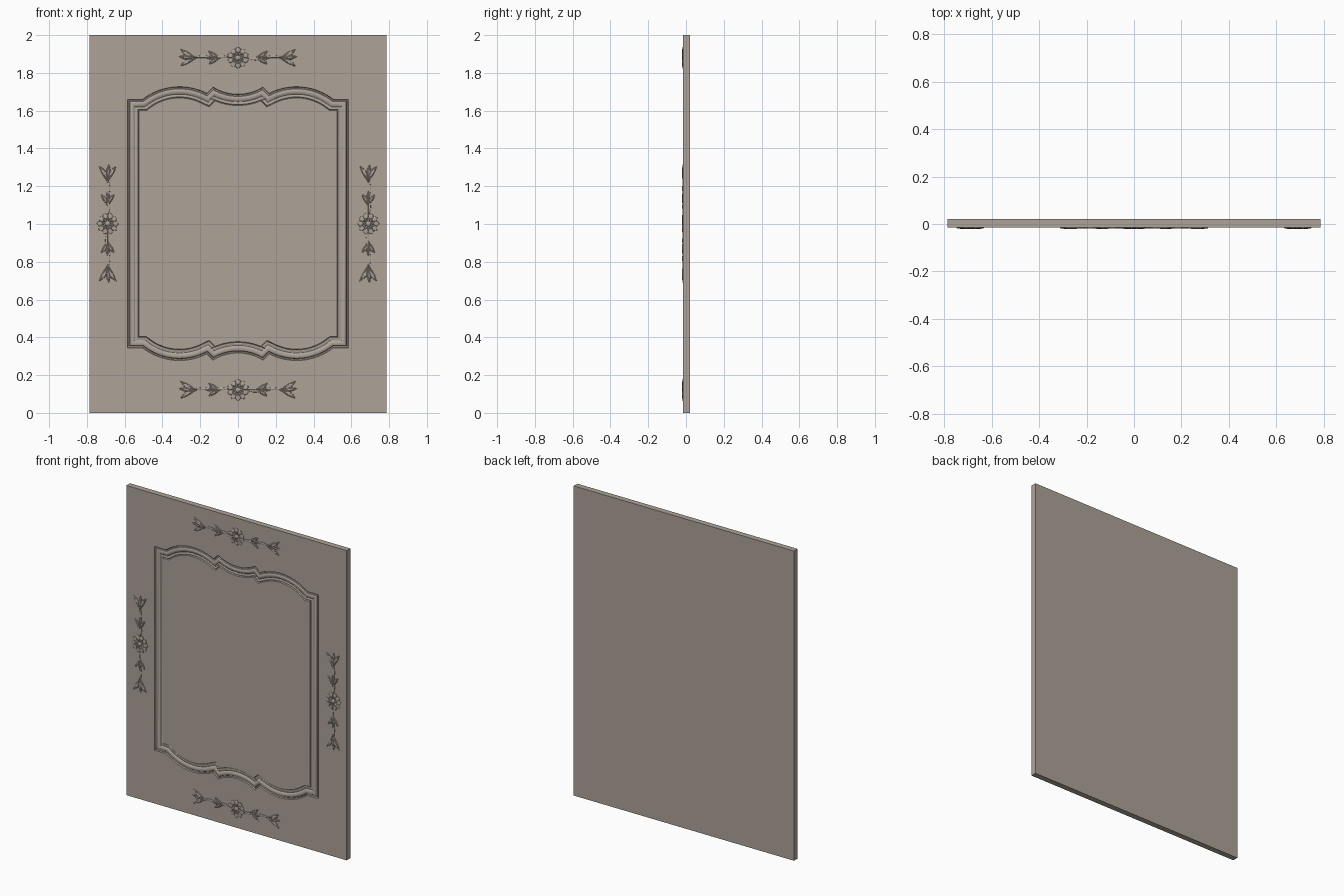
import bpy, bmesh, math
from mathutils import Vector, Matrix

if "Cube" in bpy.data.objects:
    bpy.data.objects.remove(bpy.data.objects["Cube"])

W, H = 0.787, 2.0            # half width and height of the slab
FRONT, BACK = -0.015, 0.022  # y of the slab faces
MID = 1.002                  # height of the frame's mirror line

taupe = bpy.data.materials.new("taupe paint")
taupe.diffuse_color = (0.42, 0.365, 0.315, 1)
taupe.use_nodes = True
taupe.node_tree.nodes["Principled BSDF"].inputs["Base Color"].default_value = taupe.diffuse_color


def finish(bm, name):
    bmesh.ops.recalc_face_normals(bm, faces=bm.faces)
    me = bpy.data.meshes.new(name)
    bm.to_mesh(me)
    bm.free()
    me.shade_smooth()
    me.set_sharp_from_angle(angle=math.radians(30))
    me.materials.append(taupe)
    return me


def add(name, me):
    ob = bpy.data.objects.new(name, me)
    bpy.context.collection.objects.link(ob)
    return ob


def arc(a, m, b, n):
    """Points of the circle through a, m, b, from a to b."""
    (ax, ay), (bx, by), (cx, cy) = a, m, b
    d = 2 * (ax * (by - cy) + bx * (cy - ay) + cx * (ay - by))
    A, B, C = ax * ax + ay * ay, bx * bx + by * by, cx * cx + cy * cy
    ox = (A * (by - cy) + B * (cy - ay) + C * (ay - by)) / d
    oy = (A * (cx - bx) + B * (ax - cx) + C * (bx - ax)) / d
    r = math.hypot(ax - ox, ay - oy)
    t0, t1 = math.atan2(ay - oy, ax - ox), math.atan2(cy - oy, cx - ox)
    t1 = t0 + (t1 - t0 + math.pi) % (2 * math.pi) - math.pi
    return [(ox + r * math.cos(t0 + (t1 - t0) * i / n),
             oy + r * math.sin(t0 + (t1 - t0) * i / n)) for i in range(n + 1)]


# Outline of the frame: left half of the top edge, then mirrored twice
half = [(-0.585, 1.66)]
half += arc((-0.505, 1.66), (-0.31, 1.727), (-0.165, 1.692), 16)
half += arc((-0.132, 1.725), (0, 1.687), (0.132, 1.725), 16)[:9]
top = half + [(-x, z) for x, z in half[-2::-1]]
path = [Vector(p) for p in top + [(x, 2 * MID - z) for x, z in top[::-1]]]


def inset(d):
    """Mitred inward offset of the clockwise frame outline."""
    out = []
    for i, p in enumerate(path):
        e0 = (p - path[i - 1]).normalized()
        e1 = (path[(i + 1) % len(path)] - p).normalized()
        n0, n1 = Vector((e0.y, -e0.x)), Vector((e1.y, -e1.x))
        out.append(p + (n0 + n1) * d / (1 + n0.dot(n1)))
    return out


# Slab with the moulding cut into its front: (inset, depth) profile
profile = [(0, 0), (0.003, 0.008), (0.009, 0.008), (0.012, 0.003), (0.018, 0.0004),
           (0.024, -0.0006), (0.030, 0.0004), (0.036, 0.003), (0.040, 0.006),
           (0.044, 0.006), (0.049, 0.004), (0.055, 0.005), (0.057, 0.008), (0.060, 0)]
bm = bmesh.new()
rings = [[bm.verts.new((p.x, FRONT + dy, p.y)) for p in inset(d)] for d, dy in profile]
n = len(path)
for a, b in zip(rings, rings[1:]):
    for i in range(n):
        j = (i + 1) % n
        bm.faces.new((a[i], a[j], b[j], b[i]))
bm.faces.new(rings[-1])
corners = [(-W, 0), (W, 0), (W, H), (-W, H)]
fr = [bm.verts.new((x, FRONT, z)) for x, z in corners]
bk = [bm.verts.new((x, BACK, z)) for x, z in corners]
for i in range(4):
    j = (i + 1) % 4
    bm.faces.new((fr[i], fr[j], bk[j], bk[i]))
bm.faces.new(bk)
edges = [bm.edges.get((fr[i], fr[(i + 1) % 4])) for i in range(4)]
edges += [bm.edges.get((rings[0][i], rings[0][(i + 1) % n])) for i in range(n)]
bmesh.ops.triangle_fill(bm, edges=edges, use_beauty=True, normal=(0, -1, 0))
add("panel_with_moulding", finish(bm, "panel"))


def leaf(bm, base, tip, width, height, blunt=1.0, bend=0.0, groove=0.0, steps=10):
    """Domed leaf lying on the panel; blunt > 1 moves the widest part to the tip."""
    b, t = Vector(base), Vector(tip)
    along = t - b
    side = Vector((-along.y, along.x)).normalized()
    rows = []
    for i in range(steps + 1):
        s = i / steps
        w = width * max(math.sin(math.pi * s ** blunt), 0.06)
        c = b + along * s + side * bend * math.sin(math.pi * s)
        row = []
        for k in (-1, -0.8, -0.4, 0, 0.4, 0.8, 1):
            h = height * (math.sqrt(1 - k * k) - (groove if k == 0 else 0))
            h *= 0.45 + 0.55 * math.sin(math.pi * s)
            p = c + side * k * w
            row.append(bm.verts.new((p.x, -h if abs(k) < 1 else 0.002, p.y)))
        rows.append(row)
    for r, q in zip(rows, rows[1:]):
        for k in range(6):
            bm.faces.new((r[k], r[k + 1], q[k + 1], q[k]))


# Flower-and-leaf ornament, lying along x around the origin
bm = bmesh.new()
for i in range(10):
    a = math.tau * (i + 0.5) / 10
    d = Vector((math.cos(a), math.sin(a)))
    leaf(bm, d * 0.010, d * 0.058, 0.0155, 0.0062, blunt=1.7, groove=0.3)
bmesh.ops.create_uvsphere(bm, u_segments=16, v_segments=8, radius=1,
                          matrix=Matrix.Diagonal((0.014, 0.007, 0.014, 1)))
for s in (-1, 1):
    leaf(bm, (s * 0.04, 0), (s * 0.14, 0.0), 0.008, 0.005, bend=-0.006)
    leaf(bm, (s * 0.12, 0), (s * 0.25, 0.0), 0.007, 0.005, bend=s * 0.006)
    for v in (-1, 1):
        # inner spray, then outer spray
        leaf(bm, (s * 0.09, 0), (s * 0.155, v * 0.036), 0.012, 0.0062, 1.2, -s * v * 0.007, 0.3)
        leaf(bm, (s * 0.215, 0), (s * 0.305, v * 0.046), 0.013, 0.0064, 1.2, -s * v * 0.008, 0.3)
    leaf(bm, (s * 0.105, 0), (s * 0.172, 0), 0.011, 0.007, groove=0.3)
    leaf(bm, (s * 0.235, 0.0), (s * 0.312, 0.006), 0.013, 0.007, groove=0.3)
ornament = finish(bm, "flower_ornament")

for name, x, z, turn in (("top_ornament", 0, 1.88, 0), ("bottom_ornament", 0, 0.122, 0),
                         ("left_ornament", -0.69, MID, 90), ("right_ornament", 0.69, MID, 90)):
    ob = add(name, ornament)
    ob.location = (x, FRONT, z)
    ob.rotation_euler = (0, math.radians(turn), 0)
